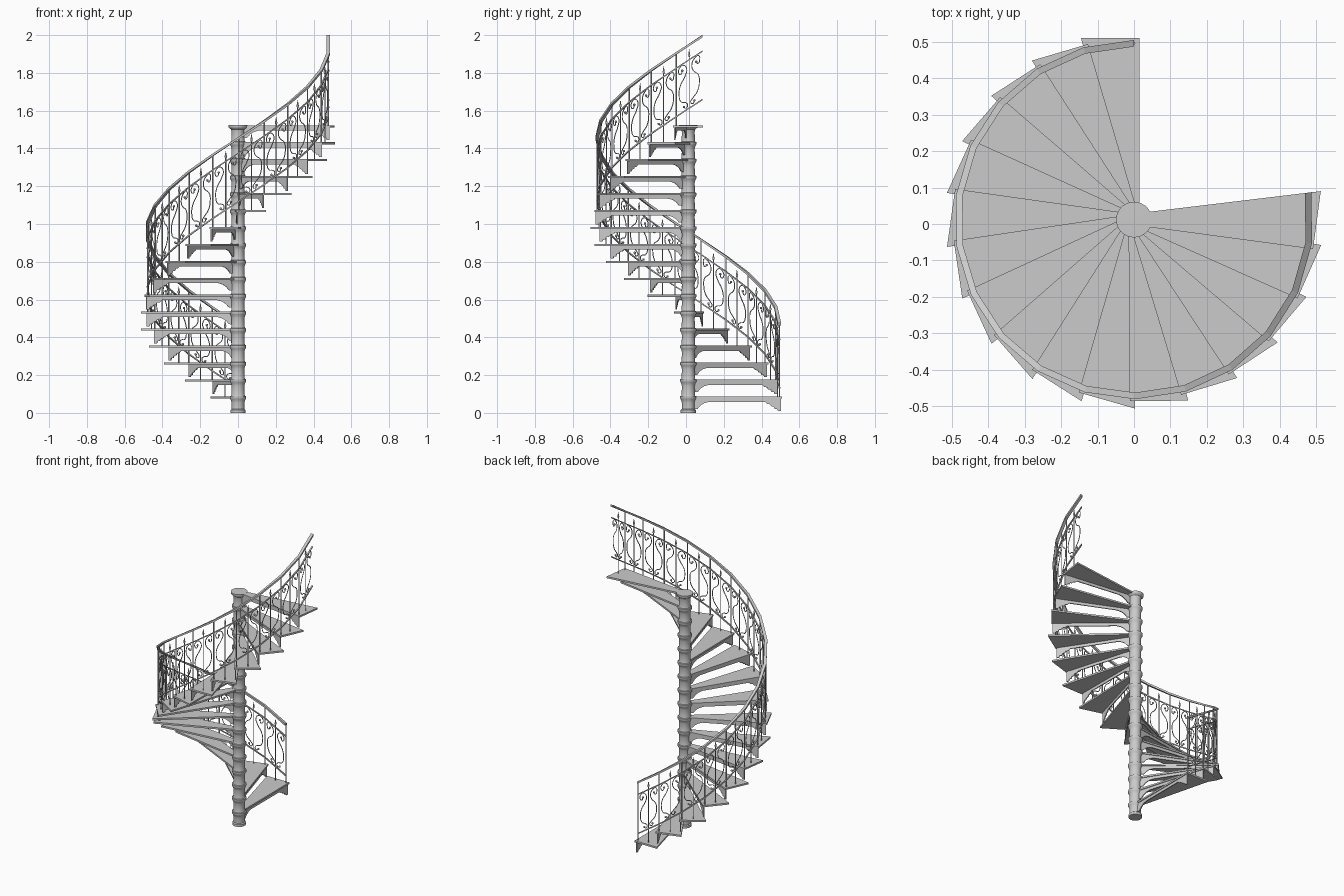
import bpy, bmesh
from math import sin, cos, pi, radians
from mathutils import Vector, Matrix

if "Cube" in bpy.data.objects:
    bpy.data.objects.remove(bpy.data.objects["Cube"])

STEPS, RISE, TURN = 17, 0.0897, radians(16.4)
CY = 0.012                 # column axis sits slightly behind the origin
Z0 = 0.0875                # top of the first tread
R = 0.483                  # railing radius
RAIL0 = 2.0 - RISE * STEPS # handrail top at the first post


def finish(name, bm, smooth=True):
    bmesh.ops.recalc_face_normals(bm, faces=bm.faces)
    me = bpy.data.meshes.new(name)
    bm.to_mesh(me)
    bm.free()
    ob = bpy.data.objects.new(name, me)
    bpy.context.collection.objects.link(ob)
    if smooth:
        bpy.ops.object.select_all(action='DESELECT')
        ob.select_set(True)
        bpy.context.view_layer.objects.active = ob
        bpy.ops.object.shade_smooth_by_angle(angle=radians(35))
    return ob


def prism(bm, pts, offset, m):
    """Closed outline extruded by offset, then placed by matrix m."""
    a = [bm.verts.new(m @ Vector(p)) for p in pts]
    b = [bm.verts.new(m @ (Vector(p) + Vector(offset))) for p in pts]
    bm.faces.new(a)
    bm.faces.new(b[::-1])
    n = len(a)
    for i in range(n):
        bm.faces.new((a[i], a[(i + 1) % n], b[(i + 1) % n], b[i]))


def step_matrix(k):
    return Matrix.Translation((0, CY, Z0 + RISE * k)) @ Matrix.Rotation(TURN * k, 4, 'Z')


def rail_point(t, h, r=R):
    """Point on the faceted railing: t in steps, h measured from the handrail top."""
    k = min(int(t), STEPS - 1)
    f = t - k
    a, b = [Vector((-r * sin(TURN * i), CY + r * cos(TURN * i), 0)) for i in (k, k + 1)]
    p = a.lerp(b, f)
    p.z = RAIL0 + RISE * t + h
    return p


# Column: stacked sleeves, each ending in a flared collar
profile = [(0, 0), (0.040, 0), (0.040, 0.015), (0.034, 0.02)]
for k in range(STEPS):
    z = Z0 + RISE * k
    e = 0.006 if k == STEPS - 1 else 0
    profile += [(0.034, z - 0.034), (0.037, z - 0.022), (0.042 + e, z - 0.013),
                (0.043 + e, z - 0.011), (0.043 + e, z + 0.001)]
    if k < STEPS - 1:
        profile += [(0.037, z + 0.003), (0.035, z + 0.010)]
profile.append((0, Z0 + RISE * (STEPS - 1) + 0.002))
bm = bmesh.new()
vs = [bm.verts.new((r, 0, z)) for r, z in profile]
es = [bm.edges.new(p) for p in zip(vs, vs[1:])]
bmesh.ops.spin(bm, geom=vs + es, cent=(0, 0, 0), axis=(0, 0, 1), angle=2 * pi, steps=28)
bmesh.ops.remove_doubles(bm, verts=bm.verts, dist=1e-5)
bmesh.ops.translate(bm, verts=bm.verts, vec=(0, CY, 0))
finish("column", bm)

# Treads: wedge slabs with a square outer end
bm = bmesh.new()
tread = [(0.015, 0.02), (0.015, 0.497), (-0.145, 0.497), (-0.022, 0.02)]
for k in range(STEPS):
    prism(bm, [(x, y, -0.011) for x, y in tread], (0, 0, 0.011), step_matrix(k))
finish("treads", bm, False)

# Risers: thin plates with a scalloped bracket at the outer end
bm = bmesh.new()
outline = [(0.03, -0.008), (0.49, -0.008), (0.49, -0.078), (0.475, -0.078), (0.470, -0.066),
           (0.458, -0.066), (0.452, -0.054), (0.440, -0.053), (0.432, -0.042),
           (0.418, -0.040), (0.405, -0.029), (0.11, -0.029), (0.085, -0.036),
           (0.065, -0.048), (0.05, -0.066), (0.03, -0.068)]
for k in range(STEPS):
    prism(bm, [(0.004, y, z) for y, z in outline], (0.006, 0, 0), step_matrix(k))
finish("risers", bm, False)


# Rails: rectangular bars swept along the faceted helix
def rail(name, top, height, width):
    bm = bmesh.new()
    rings = []
    for k in range(STEPS + 1):
        rings.append([bm.verts.new(rail_point(k, h, R + w)) for w, h in
                      ((-width / 2, top), (width / 2, top),
                       (width / 2, top - height), (-width / 2, top - height))])
    for a, b in zip(rings, rings[1:]):
        for i in range(4):
            bm.faces.new((a[i], a[(i + 1) % 4], b[(i + 1) % 4], b[i]))
    bm.faces.new(rings[0])
    bm.faces.new(rings[-1][::-1])
    finish(name, bm, False)


rail("handrail", 0, 0.013, 0.018)
rail("upper_rail", -0.082, 0.007, 0.008)
rail("lower_rail", -0.338, 0.008, 0.008)


# Round bars made as bevelled curves
def bars(name, paths, radius, kind='POLY', res=1):
    cu = bpy.data.curves.new(name, 'CURVE')
    cu.dimensions = '3D'
    cu.bevel_depth = radius
    cu.bevel_resolution = res
    cu.resolution_u = 4
    cu.use_fill_caps = True
    for path in paths:
        sp = cu.splines.new(kind)
        pts = sp.bezier_points if kind == 'BEZIER' else sp.points
        pts.add(len(path) - 1)
        for p, (co, rad) in zip(pts, path):
            p.co = co if kind == 'BEZIER' else (*co, 1)
            p.radius = rad
            if kind == 'BEZIER':
                p.handle_left_type = p.handle_right_type = 'AUTO'
    ob = bpy.data.objects.new(name, cu)
    bpy.context.collection.objects.link(ob)


posts, spears, scrolls, balls = [], [], [], []
half = [(0.27, 0.218), (0.33, 0.203), (0.40, 0.215), (0.36, 0.243), (0.22, 0.243),
        (0.10, 0.215), (0.16, 0.180), (0.34, 0.145), (0.39, 0.10), (0.30, 0.055),
        (0.14, 0.038), (0.06, 0.020), (0.14, 0.008), (0.20, 0.020)]
for k in range(STEPS):
    # post on the front edge of each tread
    foot = rail_point(k, 0)
    foot.z = Z0 + RISE * k - 0.005
    posts.append([(foot, 1), (rail_point(k, -0.006), 1)])
    # middle bar with a spear tip under the handrail
    foot = rail_point(k + 0.5, 0)
    foot.z = Z0 + RISE * k - 0.005
    spears.append([(foot, 1)] + [(rail_point(k + 0.5, h), r) for h, r in
                  ((-0.072, 1), (-0.062, 2.4), (-0.030, 0.2))])
    # mirrored lyre scrolls with ball ends
    for s in (-1, 1):
        path = [rail_point(k + 0.5 + s * u, h - 0.338) for u, h in half]
        scrolls.append([(p, 1) for p in path])
        balls += [path[0], path[-1]]
bars("posts", posts, 0.0038)
bars("spear_bars", spears, 0.0028)
bars("lyre_scrolls", scrolls, 0.0026, 'BEZIER')

# Scroll end balls
bm = bmesh.new()
for p in balls:
    bmesh.ops.create_uvsphere(bm, u_segments=8, v_segments=6, radius=0.0065,
                              matrix=Matrix.Translation(p))
finish("scroll_balls", bm)
